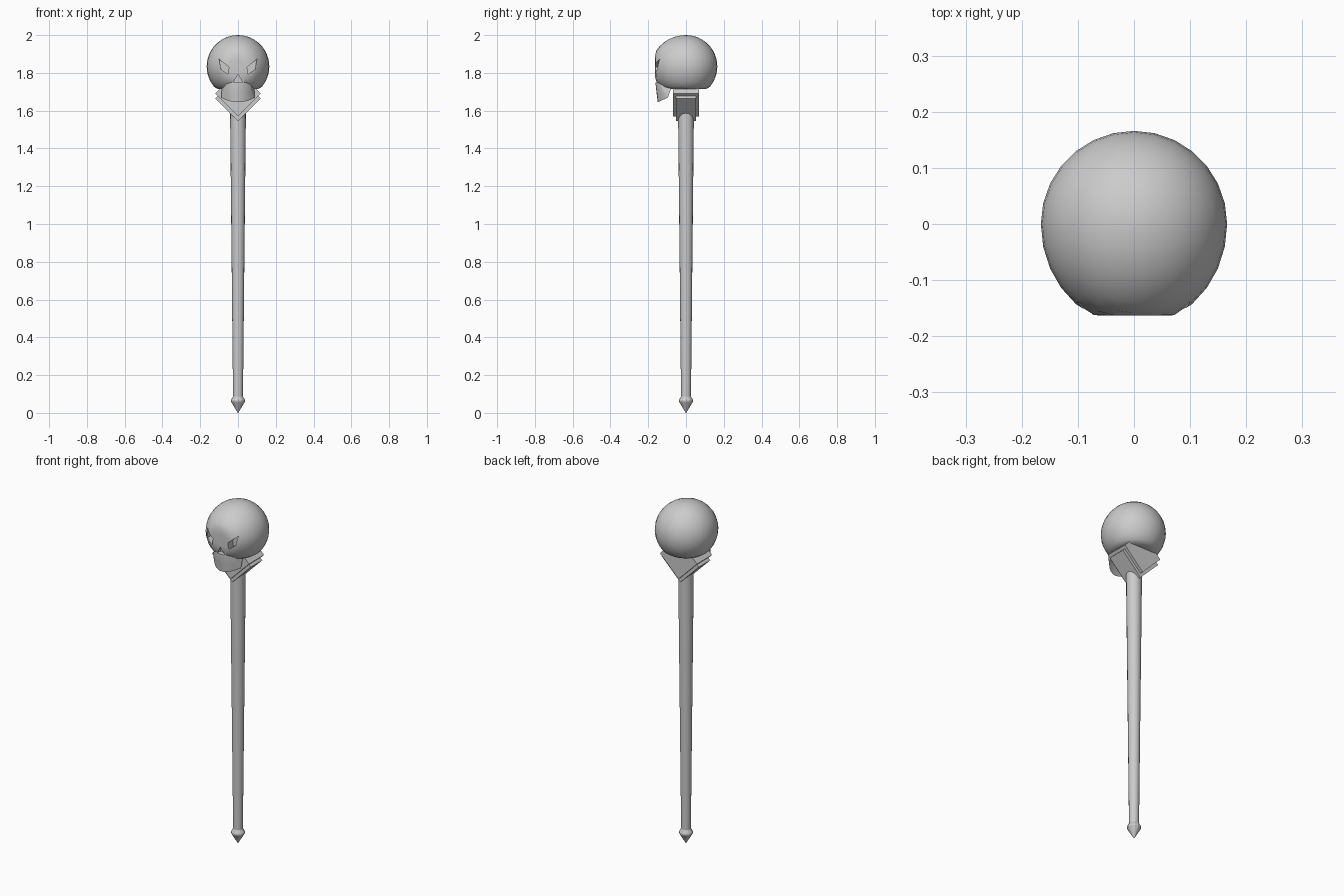
import bpy, bmesh, math

if "Cube" in bpy.data.objects:
    bpy.data.objects.remove(bpy.data.objects["Cube"])


def make(name, verts, faces):
    mesh = bpy.data.meshes.new(name)
    mesh.from_pydata(verts, [], faces)
    bm = bmesh.new()
    bm.from_mesh(mesh)
    bmesh.ops.remove_doubles(bm, verts=bm.verts, dist=1e-5)
    bmesh.ops.recalc_face_normals(bm, faces=bm.faces)
    bm.to_mesh(mesh)
    bm.free()
    ob = bpy.data.objects.new(name, mesh)
    bpy.context.collection.objects.link(ob)
    return ob


def smooth(ob, angle):
    bpy.ops.object.select_all(action='DESELECT')
    ob.select_set(True)
    bpy.context.view_layer.objects.active = ob
    bpy.ops.object.shade_smooth_by_angle(angle=math.radians(angle))


def lathe(name, profile, n):
    verts = [(r * math.cos(2 * math.pi * i / n), r * math.sin(2 * math.pi * i / n), z)
             for r, z in profile for i in range(n)]
    faces = [(k * n + i, k * n + (i + 1) % n, (k + 1) * n + (i + 1) % n, (k + 1) * n + i)
             for k in range(len(profile) - 1) for i in range(n)]
    faces += [tuple(range(n)), tuple(range(len(verts) - n, len(verts)))]
    return make(name, verts, faces)


def prism(name, outline, y0, y1):
    n = len(outline)
    verts = [(x, y, z) for y in (y0, y1) for x, z in outline]
    faces = [tuple(range(n)), tuple(range(n, 2 * n))]
    faces += [(i, (i + 1) % n, n + (i + 1) % n, n + i) for i in range(n)]
    return make(name, verts, faces)


def boolean(target, other, operation):
    mod = target.modifiers.new(operation.lower(), 'BOOLEAN')
    mod.object, mod.operation, mod.solver = other, operation, 'EXACT'
    bpy.context.view_layer.objects.active = target
    bpy.ops.object.modifier_apply(modifier=mod.name)
    bpy.data.objects.remove(other)


# tapered shaft and pointed foot
shaft = lathe("shaft", [(0.026, 0.06), (0.042, 1.6)], 16)
smooth(shaft, 40)
foot = lathe("foot_spike", [(0.001, 0.0), (0.037, 0.06), (0.037, 0.068), (0.026, 0.088)], 12)
smooth(foot, 25)

# two stacked diamond blocks forming the collar
for name, cz, depth in (("collar_block", 1.69, 0.07), ("collar_lower_block", 1.665, 0.053)):
    s = 0.12
    prism(name, [(0, cz - s), (s, cz), (0, cz + s), (-s, cz)], -depth, depth)

# cranium: sphere with fuller flattened face and flat underside
bm = bmesh.new()
bmesh.ops.create_uvsphere(bm, u_segments=28, v_segments=18, radius=0.166)
for v in bm.verts:
    if v.co.y < 0:
        v.co.y = max(v.co.y * 1.1, -0.163)
    v.co.z = max(v.co.z, -0.12) + 1.834
mesh = bpy.data.meshes.new("skull")
bmesh.ops.dissolve_degenerate(bm, edges=bm.edges, dist=1e-5)
bm.to_mesh(mesh)
bm.free()
skull = bpy.data.objects.new("skull", mesh)
bpy.context.collection.objects.link(skull)

# flared upper jaw: rows of (half width, centre y, edge y, centre z, edge z)
rows = [(0.060, -0.158, -0.130, 1.800, 1.800),
        (0.064, -0.161, -0.132, 1.740, 1.740),
        (0.076, -0.156, -0.118, 1.695, 1.705),
        (0.088, -0.150, -0.097, 1.645, 1.668),
        (0.085, -0.075, -0.075, 1.727, 1.727)]
cols, m = 9, len(rows)
verts = []
for i in range(cols):
    u = -1 + 2 * i / (cols - 1)
    for w, yc, ye, zc, ze in rows:
        verts.append((u * w, yc + (ye - yc) * u * u, zc + (ze - zc) * u * u))
faces = [(i * m + j, i * m + (j + 1) % m, (i + 1) * m + (j + 1) % m, (i + 1) * m + j)
         for i in range(cols - 1) for j in range(m)]
faces += [tuple(range(m)), tuple(range(len(verts) - m, len(verts)))]
boolean(skull, make("jaw", verts, faces), 'UNION')

# slanted eye sockets and triangular nose hole
eye = [(0.10, 1.873), (0.048, 1.83), (0.053, 1.793), (0.09, 1.82)]
for side in (-1, 1):
    boolean(skull, prism("eye_cutter", [(side * x, z) for x, z in eye], -0.3, -0.118), 'DIFFERENCE')
boolean(skull, prism("nose_cutter", [(0, 1.793), (0.024, 1.75), (-0.024, 1.75)], -0.3, -0.132), 'DIFFERENCE')
smooth(skull, 35)
